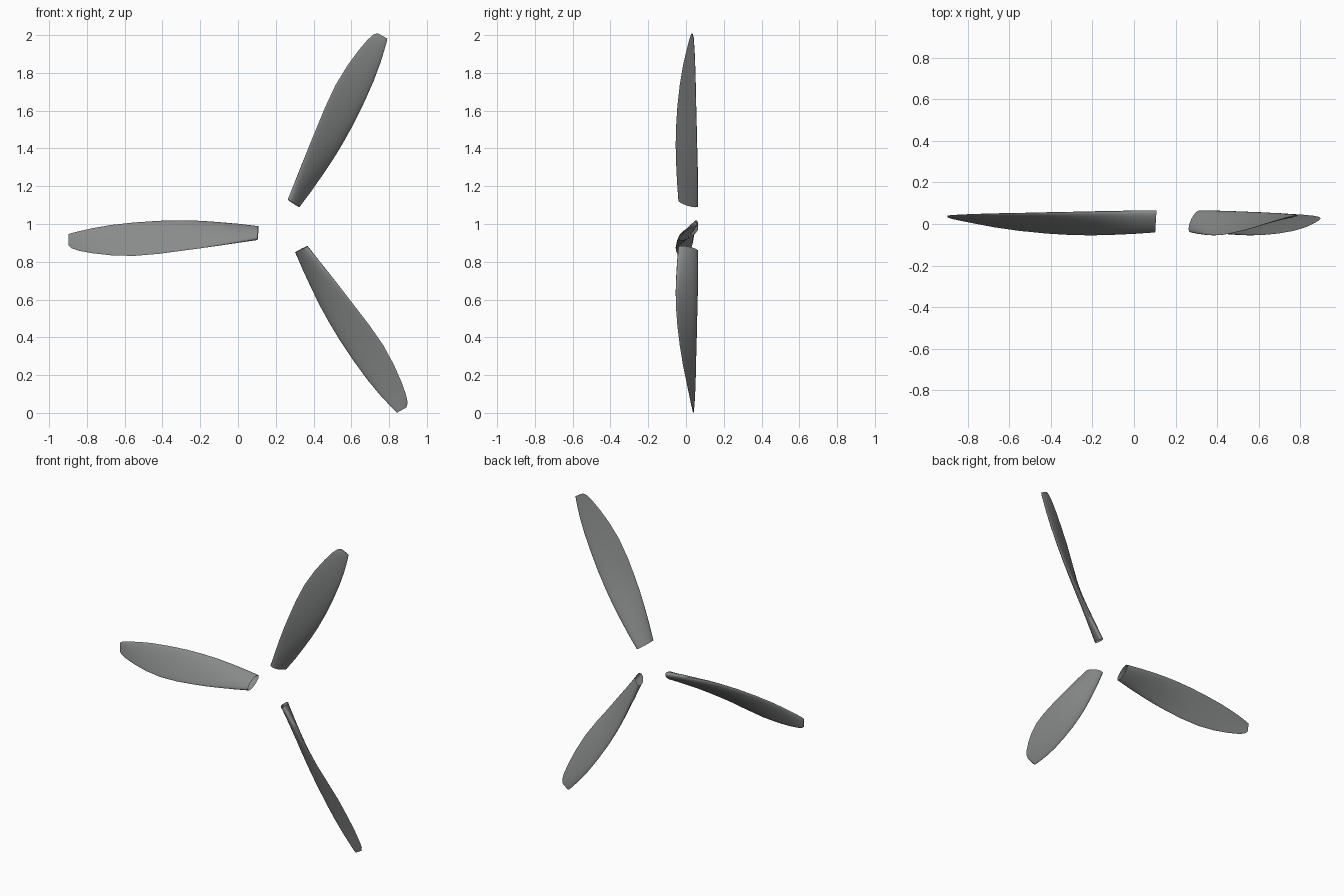
import bpy, bmesh, math
from mathutils import Matrix, Vector

if "Cube" in bpy.data.objects:
    bpy.data.objects.remove(bpy.data.objects["Cube"])

HUB = Vector((0.245, 0, 0.976))   # centre the three blades turn around
SIDES = 28

# blade stations: x, upper edge z, lower edge z, upper edge y, lower edge y, thickness
STATIONS = [
    (0.105, 0.983, 0.921, 0.063, -0.039, 0.048),
    (0.00, 0.998, 0.902, 0.062, -0.046, 0.045),
    (-0.10, 1.008, 0.886, 0.061, -0.051, 0.039),
    (-0.20, 1.016, 0.871, 0.059, -0.054, 0.032),
    (-0.30, 1.019, 0.858, 0.057, -0.053, 0.026),
    (-0.42, 1.017, 0.842, 0.055, -0.046, 0.022),
    (-0.55, 1.008, 0.831, 0.052, -0.033, 0.019),
    (-0.67, 0.995, 0.834, 0.050, -0.016, 0.016),
    (-0.77, 0.978, 0.845, 0.047, 0.003, 0.013),
    (-0.84, 0.962, 0.858, 0.044, 0.017, 0.010),
    (-0.88, 0.952, 0.871, 0.041, 0.026, 0.008),
    (-0.898, 0.946, 0.888, 0.040, 0.033, 0.005),
]

grey = bpy.data.materials.new("blade grey")
grey.diffuse_color = (0.25, 0.26, 0.255, 1)
grey.use_nodes = True
grey.node_tree.nodes["Principled BSDF"].inputs["Base Color"].default_value = grey.diffuse_color


def section(i):
    """Ellipse at the root, turning into a teardrop aerofoil further out."""
    x, zt, zb, yt, yb, thick = STATIONS[i]
    top, low = Vector((x, yt, zt)), Vector((x, yb, zb))
    mid, half = (top + low) / 2, (top - low) / 2
    normal = Vector((0, -half.z, half.y)).normalized()
    blend = min(1, i / 4)
    pts = []
    for k in range(SIDES):
        t = 2 * math.pi * k / SIDES
        h = math.sin(t) * thick / 2 * (1 + 0.35 * math.cos(t) * blend)
        p = mid + half * math.cos(t) + normal * h
        p.x += 0.06 * (p.y - 0.01) * (1 - blend)   # slightly slanted root cut
        pts.append(p)
    return pts


def make_blade(name, angle):
    bm = bmesh.new()
    rings = [[bm.verts.new(p) for p in section(i)] for i in range(len(STATIONS))]
    for a, b in zip(rings, rings[1:]):
        for k in range(SIDES):
            n = (k + 1) % SIDES
            bm.faces.new((a[k], a[n], b[n], b[k]))
    bm.faces.new(rings[-1])            # closed tip, open hollow root
    bmesh.ops.recalc_face_normals(bm, faces=bm.faces)
    turn = (Matrix.Translation(HUB) @ Matrix.Rotation(math.radians(angle), 4, 'Y')
            @ Matrix.Translation(-HUB))
    bm.transform(turn)
    me = bpy.data.meshes.new(name)
    bm.to_mesh(me)
    bm.free()
    me.materials.append(grey)
    ob = bpy.data.objects.new(name, me)
    bpy.context.collection.objects.link(ob)
    bpy.ops.object.select_all(action='DESELECT')
    ob.select_set(True)
    bpy.context.view_layer.objects.active = ob
    bpy.ops.object.shade_smooth_by_angle(angle=math.radians(40))


# three blades a third of a turn apart
make_blade("left_blade", 0)
make_blade("upper_blade", 120)
make_blade("lower_blade", 240)
